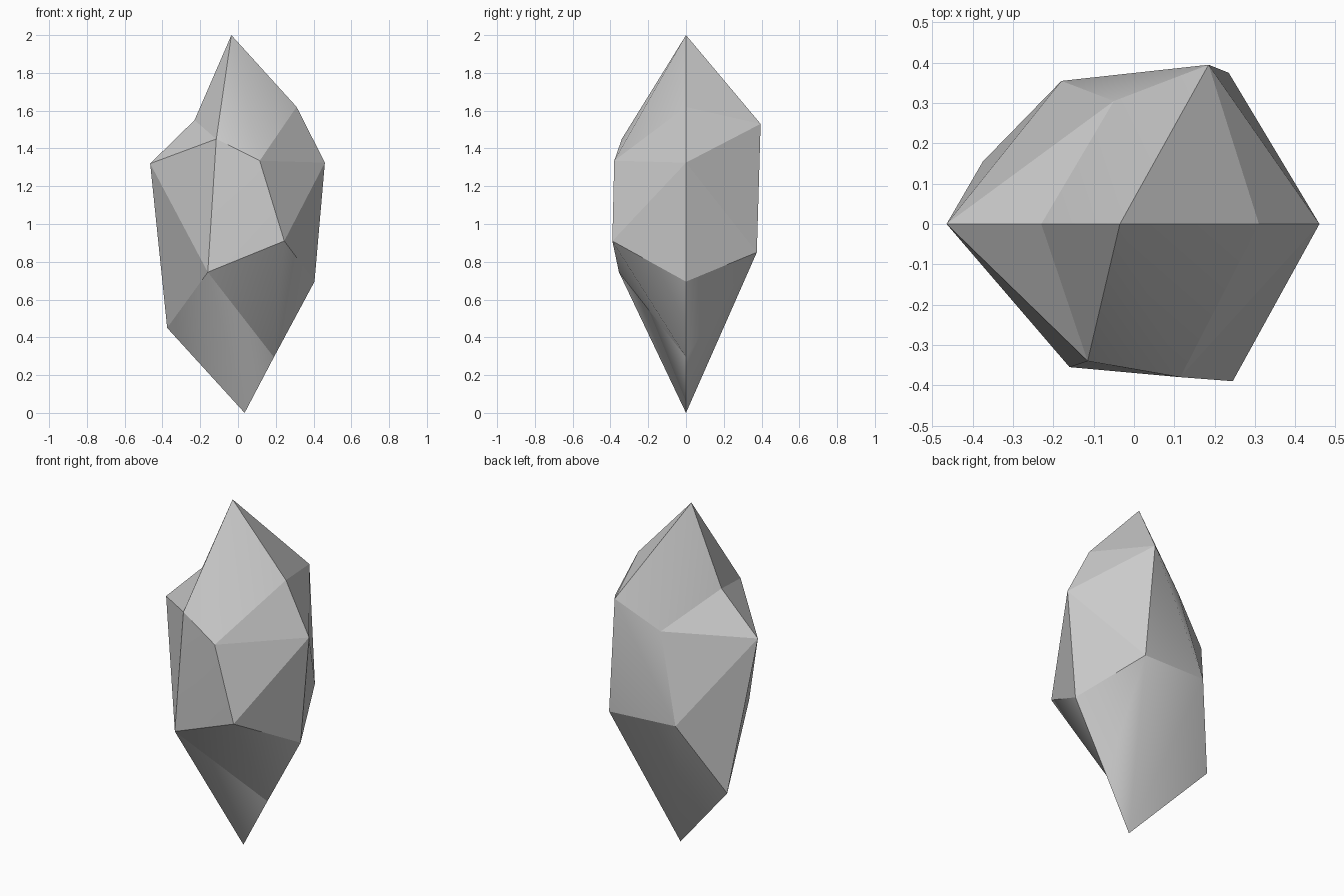
import bpy
import bmesh

default_cube = bpy.data.objects.get("Cube")
if default_cube:
    bpy.data.objects.remove(default_cube, do_unlink=True)

# Stone colour
grey = bpy.data.materials.new("stone_grey")
grey.use_nodes = True
colour = (0.6, 0.6, 0.6, 1)
grey.diffuse_color = colour
grey.node_tree.nodes["Principled BSDF"].inputs["Base Color"].default_value = colour

bm = bmesh.new()
corner = bm.verts.new

# Top and bottom points
tip = corner((-.035, 0, 2))
base = corner((.035, 0, 0))

# Ridge around the sides
right_notch = corner((-.23, 0, 1.55))
right_point = corner((-.465, 0, 1.32))
right_heel = corner((-.375, .155, .45))
left_shoulder = corner((.31, 0, 1.62))
left_point = corner((.46, 0, 1.325))
left_heel = corner((.405, 0, .695))
left_foot = corner((.19, 0, .295))

# Front corners
brow = corner((-.115, -.34, 1.45))
cheek = corner((.115, -.38, 1.335))
jaw = corner((.245, -.39, .91))
chin = corner((-.16, -.355, .745))

# Back corners
nape = corner((.185, .395, 1.53))
hip = corner((.235, .375, .85))
blade = corner((-.05, .305, 1.367))
loin = corner((-.18, .355, .866))

# Front facets, each fanned from its first corner
front_facets = [
    (tip, brow, cheek, left_shoulder),
    (tip, right_notch, brow),
    (right_notch, right_point, brow),
    (left_shoulder, cheek, left_point),
    (cheek, jaw, left_point),
    (jaw, left_heel, left_point),
    (cheek, jaw, chin, brow),
    (right_point, chin, brow),
    (right_point, right_heel, chin),
    (chin, right_heel, base, left_foot),
    (jaw, chin, left_foot, left_heel),
]

# Back facets
back_facets = [
    (tip, left_shoulder, nape),
    (left_shoulder, left_point, nape),
    (nape, left_point, hip),
    (left_point, left_heel, hip),
    (hip, left_heel, left_foot, base),
    (base, right_heel, loin, hip),
    (nape, hip, loin, blade),
    (tip, nape, blade, right_notch),
    (right_notch, right_point, blade),
    (right_point, loin, blade),
    (right_point, right_heel, loin),
]

# Folds inside a facet stay soft, facet borders are sharp
soft = {frozenset((hip, base))}
for ring in front_facets + back_facets:
    for a, b in zip(ring[1:], ring[2:]):
        bm.faces.new((ring[0], a, b)).smooth = True
    soft.update(frozenset((ring[0], v)) for v in ring[2:-1])

bmesh.ops.recalc_face_normals(bm, faces=bm.faces[:])
for edge in bm.edges:
    edge.smooth = frozenset(edge.verts) in soft

mesh = bpy.data.meshes.new("faceted_stone")
bm.to_mesh(mesh)
bm.free()
mesh.materials.append(grey)
stone = bpy.data.objects.new("faceted_stone", mesh)
bpy.context.scene.collection.objects.link(stone)
